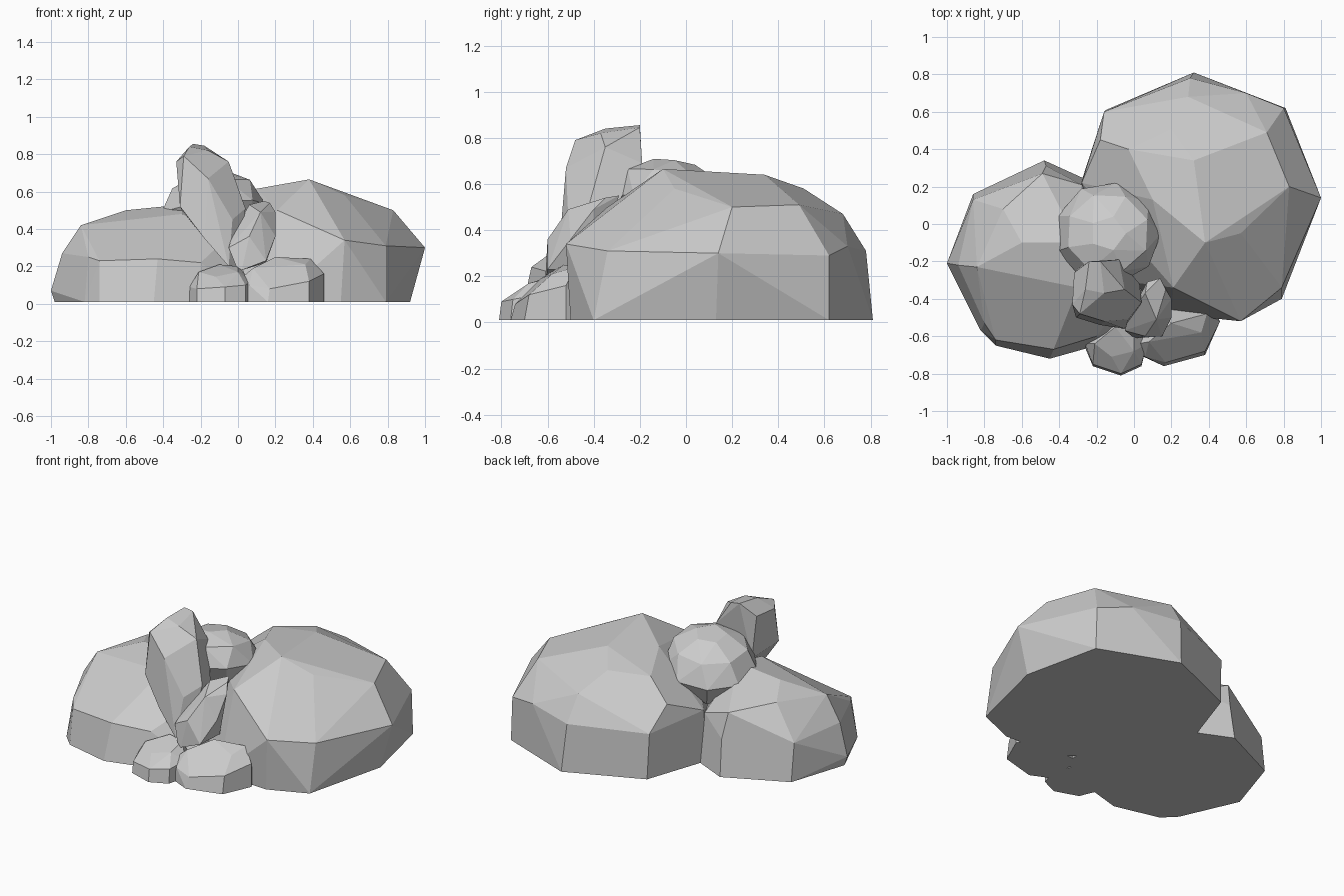
import bpy, bmesh, math
from mathutils import Vector


def rock(name, points, foot=()):
    """Faceted stone: convex hull of corner points plus a flat footprint."""
    bm = bmesh.new()
    for p in list(points) + [(x, y, 0.01) for x, y in foot]:
        bm.verts.new(p)
    hull = bmesh.ops.convex_hull(bm, input=bm.verts)
    loose = {g for g in hull["geom_interior"] + hull["geom_unused"]
             if isinstance(g, bmesh.types.BMVert)}
    bmesh.ops.delete(bm, geom=list(loose), context='VERTS')
    # merge nearly coplanar triangles into broad facets
    bmesh.ops.dissolve_limit(bm, angle_limit=math.radians(7),
                             verts=bm.verts, edges=bm.edges)
    bmesh.ops.recalc_face_normals(bm, faces=bm.faces)
    mesh = bpy.data.meshes.new(name)
    bm.to_mesh(mesh)
    bm.free()
    obj = bpy.data.objects.new(name, mesh)
    bpy.context.collection.objects.link(obj)
    return obj


# large boulder on the right
rock("large_boulder",
     [(0.57, -0.52, 0.34), (0.79, -0.34, 0.31), (1.0, 0.14, 0.30),
      (0.85, 0.45, 0.31), (0.80, 0.62, 0.29), (0.60, 0.70, 0.33),
      (0.30, 0.78, 0.31), (-0.16, 0.60, 0.30), (-0.28, 0.22, 0.34),
      (0.83, 0.20, 0.50), (0.71, 0.49, 0.51), (0.57, -0.05, 0.58),
      (0.38, -0.10, 0.665), (0.21, -0.34, 0.50), (0.10, 0.13, 0.615),
      (0.32, 0.34, 0.64), (0.20, 0.51, 0.58),
      (-0.18, 0.45, 0.44), (-0.03, 0.40, 0.56), (0.29, 0.68, 0.47)],
     [(0.79, -0.40), (0.92, 0.13), (0.81, 0.62), (0.32, 0.81), (-0.15, 0.61),
      (-0.29, 0.20), (-0.10, -0.30), (0.20, -0.48), (0.55, -0.50)])

# broad boulder on the left
rock("left_boulder",
     [(-1.0, -0.21, 0.07), (-0.94, -0.22, 0.27), (-0.84, -0.23, 0.42),
      (-0.86, 0.13, 0.25), (-0.70, 0.08, 0.45), (-0.49, 0.27, 0.40),
      (-0.47, 0.31, 0.24), (-0.28, 0.21, 0.32), (-0.60, -0.10, 0.50),
      (-0.30, -0.10, 0.53), (-0.30, -0.34, 0.48), (-0.58, -0.34, 0.42),
      (-0.80, -0.53, 0.25), (-0.74, -0.62, 0.23), (-0.43, -0.67, 0.24),
      (-0.20, -0.60, 0.22), (-0.05, -0.40, 0.36)],
     [(-0.98, -0.21), (-0.86, 0.16), (-0.48, 0.34), (-0.26, 0.24), (0.05, -0.1),
      (0.10, -0.50), (-0.20, -0.65), (-0.45, -0.72), (-0.74, -0.65),
      (-0.82, -0.57)])

# rounded stone resting between the boulders: points spread over an ellipsoid
ball = []
for lat, count, turn in ((-80, 3, 0), (-40, 7, 15), (0, 9, 0), (38, 8, 20), (70, 5, 0)):
    for i in range(count):
        a = math.radians(turn) + math.tau * i / count
        t = math.radians(lat)
        x, y = math.cos(t) * math.cos(a), math.cos(t) * math.sin(a)
        ball.append(Vector((-0.14 + 0.285 * x, -0.05 + 0.275 * y,
                            0.505 + 0.20 * math.sin(t) + 0.03 * x - 0.04 * y)))
rock("resting_stone", ball)

# tall leaning slab
rock("tall_slab",
     [(-0.24, -0.20, 0.855), (-0.18, -0.20, 0.845), (-0.26, -0.35, 0.84),
      (-0.32, -0.26, 0.77), (-0.33, -0.43, 0.76), (-0.29, -0.48, 0.79),
      (-0.16, -0.37, 0.82), (-0.05, -0.35, 0.76), (-0.08, -0.19, 0.69),
      (-0.16, -0.52, 0.67), (-0.31, -0.50, 0.52), (0.04, -0.42, 0.51),
      (0.03, -0.32, 0.48), (-0.03, -0.51, 0.45), (-0.18, -0.54, 0.35),
      (-0.05, -0.56, 0.20), (0.0, -0.50, 0.20), (-0.30, -0.24, 0.50),
      (-0.10, -0.25, 0.35)])

# short leaning slab
rock("short_slab",
     [(0.07, -0.31, 0.52), (0.14, -0.29, 0.55), (0.17, -0.35, 0.54),
      (0.06, -0.37, 0.53), (0.20, -0.40, 0.49), (0.20, -0.50, 0.36),
      (0.15, -0.60, 0.23), (-0.01, -0.60, 0.20), (-0.05, -0.57, 0.30),
      (-0.03, -0.50, 0.37), (0.03, -0.42, 0.47), (0.02, -0.61, 0.18),
      (0.06, -0.60, 0.36), (0.12, -0.51, 0.49), (0.15, -0.40, 0.22)])

# two small stones at the front
rock("front_left_pebble",
     [(-0.26, -0.64, 0.09), (-0.22, -0.75, 0.08), (-0.07, -0.80, 0.09),
      (0.04, -0.75, 0.10), (0.07, -0.64, 0.12), (-0.21, -0.64, 0.17),
      (-0.12, -0.71, 0.145), (0.0, -0.68, 0.17), (-0.10, -0.55, 0.21),
      (0.0, -0.56, 0.20)],
     [(-0.27, -0.64), (-0.22, -0.76), (-0.07, -0.81), (0.04, -0.76),
      (0.07, -0.64), (0.0, -0.45), (-0.2, -0.45)])
rock("front_right_pebble",
     [(0.02, -0.64, 0.14), (0.06, -0.71, 0.10), (0.17, -0.74, 0.08),
      (0.38, -0.68, 0.12), (0.46, -0.52, 0.16), (0.08, -0.63, 0.19),
      (0.24, -0.64, 0.17), (0.20, -0.53, 0.25), (0.36, -0.58, 0.21),
      (0.39, -0.48, 0.24)],
     [(0.03, -0.70), (0.16, -0.76), (0.38, -0.70), (0.46, -0.52),
      (0.40, -0.42), (0.05, -0.45)])
